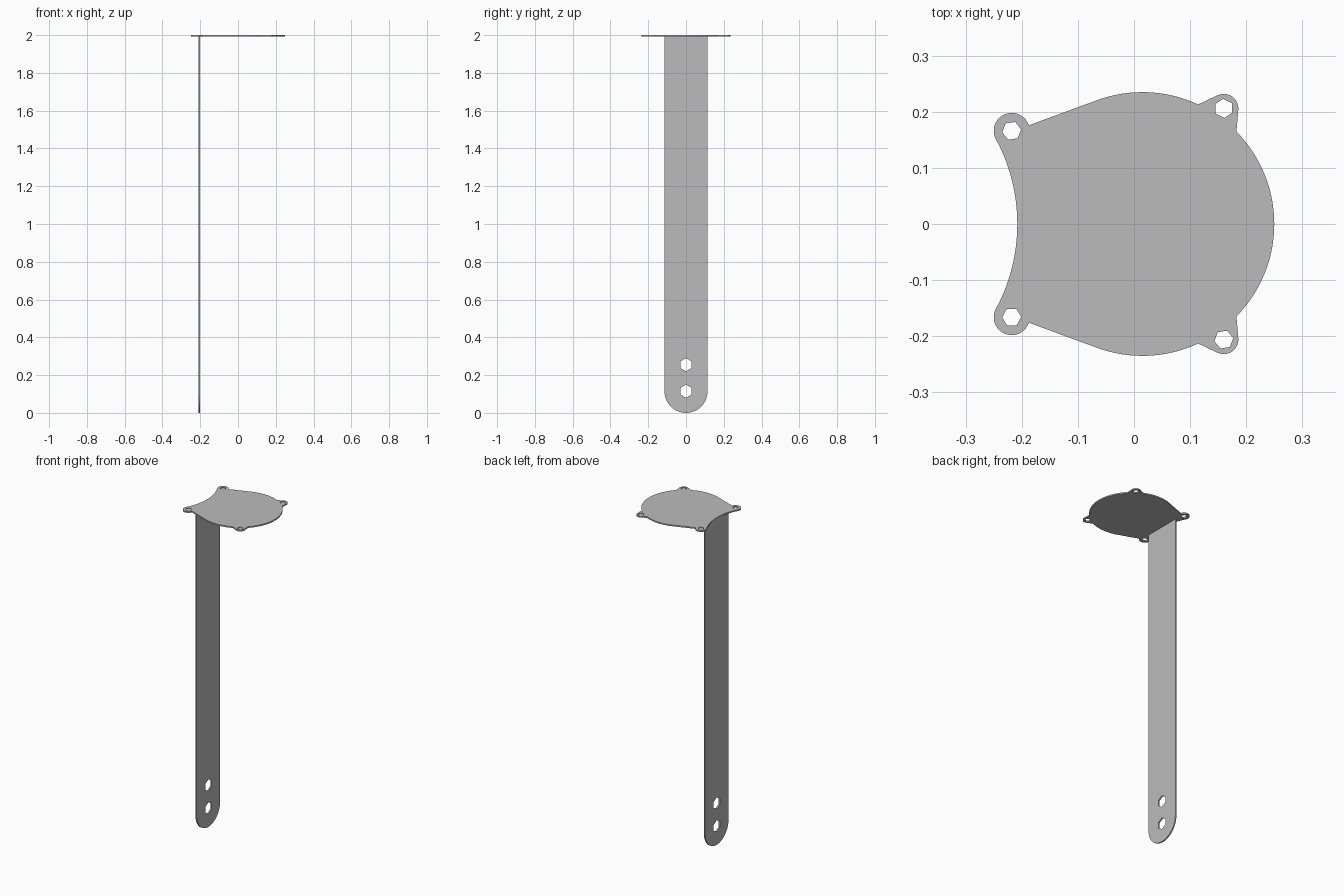
import bpy, bmesh
from math import cos, sin, radians
from mathutils import Matrix, Vector

cube = bpy.data.objects.get("Cube")
if cube:
    bpy.data.objects.remove(cube, do_unlink=True)

THICK = 0.008

metal = bpy.data.materials.new("light_grey_metal")
metal.use_nodes = True
grey = (0.5, 0.5, 0.5, 1)
metal.diffuse_color = grey
metal.node_tree.nodes["Principled BSDF"].inputs["Base Color"].default_value = grey


def arc(cx, cy, r, start, end, steps):
    """Points along an arc, angles in degrees."""
    angles = [radians(start + (end - start) * i / steps) for i in range(steps + 1)]
    return [(cx + r * cos(a), cy + r * sin(a)) for a in angles]


def hexagon(cx, cy, r, turn):
    return arc(cx, cy, r, turn, turn + 300, 5)


def sheet(name, loops, matrix):
    """Cut a flat sheet from an outline and its holes."""
    curve = bpy.data.curves.new(name + "_profile", "CURVE")
    curve.dimensions = "2D"
    curve.fill_mode = "BOTH"
    curve.extrude = THICK / 2
    for loop in loops:
        spline = curve.splines.new("POLY")
        spline.points.add(len(loop) - 1)
        for point, (x, y) in zip(spline.points, loop):
            point.co = (x, y, 0, 1)
        spline.use_cyclic_u = True
    helper = bpy.data.objects.new(name + "_profile", curve)
    bpy.context.collection.objects.link(helper)
    bpy.context.view_layer.update()
    graph = bpy.context.evaluated_depsgraph_get()
    mesh = bpy.data.meshes.new_from_object(helper.evaluated_get(graph))
    bpy.data.objects.remove(helper, do_unlink=True)

    bm = bmesh.new()
    bm.from_mesh(mesh)
    bmesh.ops.remove_doubles(bm, verts=bm.verts, dist=0.0001)
    bmesh.ops.transform(bm, matrix=matrix, verts=bm.verts)
    bmesh.ops.recalc_face_normals(bm, faces=bm.faces)
    bm.to_mesh(mesh)
    bm.free()
    mesh.name = name
    mesh.materials.clear()
    mesh.materials.append(metal)
    obj = bpy.data.objects.new(name, mesh)
    bpy.context.collection.objects.link(obj)
    bpy.ops.object.select_all(action="DESELECT")
    bpy.context.view_layer.objects.active = obj
    obj.select_set(True)
    bpy.ops.object.shade_smooth_by_angle(angle=radians(30))
    return obj


# Round plate: upper half outline, from the right edge to the hollow left edge
half = arc(0.015, 0, 0.235, 0, 44.5, 16)
half += arc(0.16, 0.206, 0.026, -5, 115, 12)
half += arc(0.015, 0, 0.235, 65, 111, 16)
half += arc(-0.218, 0.166, 0.032, 18, 207, 18)
half += arc(-0.528, 0, 0.32, 28, 0, 14)[1:]
outline = half + [(x, -y) for x, y in half[-2:0:-1]]

# Bolt holes in the four lugs
bolt_holes = [
    hexagon(-0.218, 0.166, 0.017, 8),
    hexagon(-0.218, -0.166, 0.017, 2),
    hexagon(0.16, 0.206, 0.017, 33),
    hexagon(0.16, -0.206, 0.017, 9),
]
sheet("top_plate", [outline] + bolt_holes,
      Matrix.Translation((0, 0, 2 - THICK / 2)))

# Long strap with a rounded lower end and two holes, hanging under the plate
W = 0.114
strap_outline = arc(0, W, W, 180, 360, 32) + [(W, 2 - THICK), (-W, 2 - THICK)]
strap_holes = [hexagon(0, z, 0.035, 90) for z in (0.115, 0.255)]
upright = Matrix(((0, 0, 1, -0.204), (1, 0, 0, 0), (0, 1, 0, 0), (0, 0, 0, 1)))
sheet("strap", [strap_outline] + strap_holes, upright)
